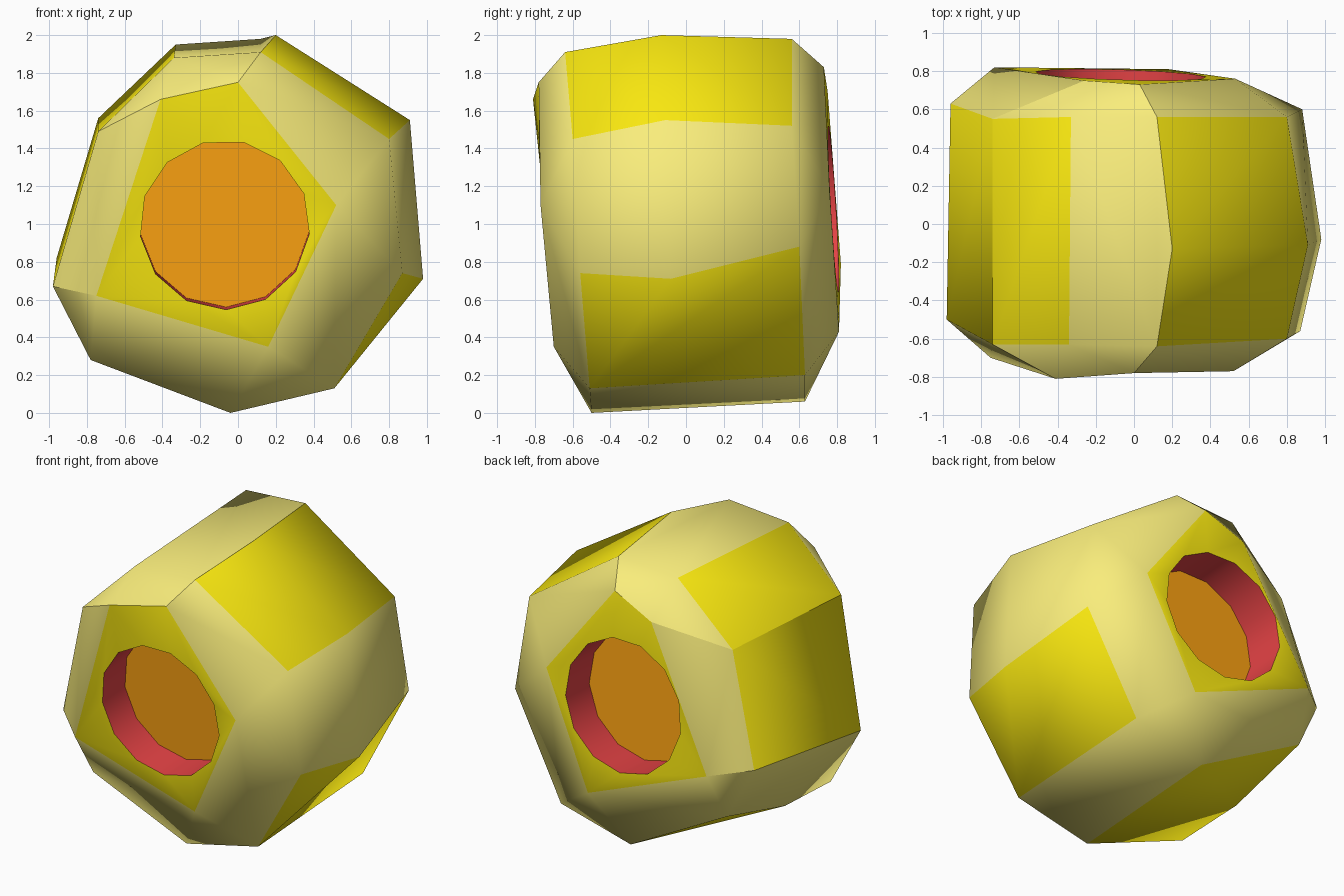
import bpy, bmesh, math
from mathutils import Vector

if "Cube" in bpy.data.objects:
    bpy.data.objects.remove(bpy.data.objects["Cube"])

COLOURS = {"yellow": (0.94, 0.80, 0.005), "cream": (0.95, 0.85, 0.20),
           "orange": (1.0, 0.37, 0.006), "red": (0.79, 0.056, 0.06)}
YELLOW, CREAM, ORANGE, RED = range(4)

# Outlines of the body, clockwise seen from the front, starting at the top
FRONT_RIM = [(.12, -.64, 1.91), (.80, -.60, 1.45), (.87, -.56, .74), (.51, -.51, .13),
             (-.04, -.50, 0), (-.78, -.46, .28), (-.98, -.50, .67), (-.74, -.63, 1.49),
             (-.34, -.63, 1.88)]
BACK_RIM = [(.12, .56, 1.98), (.80, .56, 1.52), (.88, .60, .88), (.51, .63, .20),
            (-.02, .63, .06), (-.78, .67, .47), (-.96, .63, .82), (-.74, .55, 1.56),
            (-.33, .56, 1.95)]
BULGE = {0: (.20, -.13, 2.0), 1: (.91, -.11, 1.55), 2: (.98, -.08, .71), 5: (-.79, .05, .31)}
FRONT_CAP = [(0, -.78, 1.75), (.52, -.77, 1.10), (.16, -.70, .35),
             (-.75, -.70, .62), (-.41, -.81, 1.66)]
BACK_CAP = [(.03, .73, 1.83), (.53, .76, 1.18), (.18, .81, .43),
            (-.73, .82, .79), (-.26, .75, 1.70)]
CORNERS = [(8, 0), (1, 2), (3, 4), (5, 6), (7, 7)]   # rim corners behind each cap corner
YELLOW_SIDES = {0, 2, 4, 6, 7}
SHARP_SIDES = {0, 6, 7, 8}

AXIS = Vector((0, 1.56, .09)).normalized()
UP = Vector((1, 0, 0)).cross(AXIS)

bm = bmesh.new()


def ring(points):
    return [bm.verts.new(p) for p in points]


def face(verts, mat):
    f = bm.faces.new(verts)
    f.material_index = mat


def sharpen(*path):
    for a, b in zip(path, path[1:]):
        bm.edges.get((a, b)).smooth = False


def cap(rim, points, centre, inward):
    corner = ring(points)
    # cream bevel between the rim and the pentagon
    for i, (a, b) in enumerate(CORNERS):
        j = (i + 1) % 5
        if a != b:
            face((corner[i], rim[a], rim[b]), CREAM)
        face((corner[i], rim[b], rim[CORNERS[j][0]], corner[j]), CREAM)
    # 13-sided recess, its mouth lying on the pentagon's plane
    mid = sum((v.co for v in corner), Vector()) / 5
    normal = sum(((corner[i].co - mid).cross(corner[(i + 1) % 5].co - mid)
                  for i in range(5)), Vector())
    mouth, floor = [], []
    for i in range(13):
        t = math.radians(-6) + i * math.tau / 13
        p = Vector(centre) + .45 * (math.cos(t) * Vector((1, 0, 0)) + math.sin(t) * UP)
        floor.append(p + AXIS * inward)
        mouth.append(p + AXIS * ((mid - p).dot(normal) / AXIS.dot(normal)))
    mouth, floor = ring(mouth), ring(floor)
    face(floor, ORANGE)
    for i in range(13):
        j = (i + 1) % 13
        face((mouth[i], mouth[j], floor[j], floor[i]), RED)
    sharpen(*mouth, mouth[0])
    sharpen(*floor, floor[0])
    # yellow pentagon around the hole
    edges = [bm.edges.get((loop[i], loop[(i + 1) % len(loop)]))
             for loop in (corner, mouth) for i in range(len(loop))]
    made = bmesh.ops.triangle_fill(bm, edges=edges, use_beauty=True)
    for f in made["geom"]:
        if isinstance(f, bmesh.types.BMFace):
            f.material_index = YELLOW
    # crisp creases around the upper bevels
    sharpen(rim[7], corner[4], corner[0], rim[0])
    sharpen(corner[3], rim[6])


# Sides, with a slight bulge where an edge bows outward
front, back = ring(FRONT_RIM), ring(BACK_RIM)
bulge = {i: bm.verts.new(p) for i, p in BULGE.items()}
for i in range(9):
    j = (i + 1) % 9
    mat = YELLOW if i in YELLOW_SIDES else CREAM
    if i in bulge and j in bulge:
        face((front[i], bulge[i], bulge[j], front[j]), mat)
        face((bulge[i], back[i], back[j], bulge[j]), mat)
    else:
        a = [front[i]] + ([bulge[i]] if i in bulge else []) + [back[i]]
        b = [back[j]] + ([bulge[j]] if j in bulge else []) + [front[j]]
        face(a + b, mat)
for i in SHARP_SIDES:
    sharpen(*([front[i], bulge[i], back[i]] if i in bulge else [front[i], back[i]]))

cap(front, FRONT_CAP, (-.07, -.745, .995), .25)
cap(back, BACK_CAP, (-.07, .78, 1.08), -.27)
bmesh.ops.recalc_face_normals(bm, faces=bm.faces)
for f in bm.faces:
    f.smooth = True

mesh = bpy.data.meshes.new("faceted_body")
bm.to_mesh(mesh)
bm.free()
for name, rgb in COLOURS.items():
    m = bpy.data.materials.new(name)
    m.diffuse_color = (*rgb, 1)
    m.use_nodes = True
    m.node_tree.nodes["Principled BSDF"].inputs["Base Color"].default_value = m.diffuse_color
    mesh.materials.append(m)
body = bpy.data.objects.new("faceted_body", mesh)
bpy.context.collection.objects.link(body)
